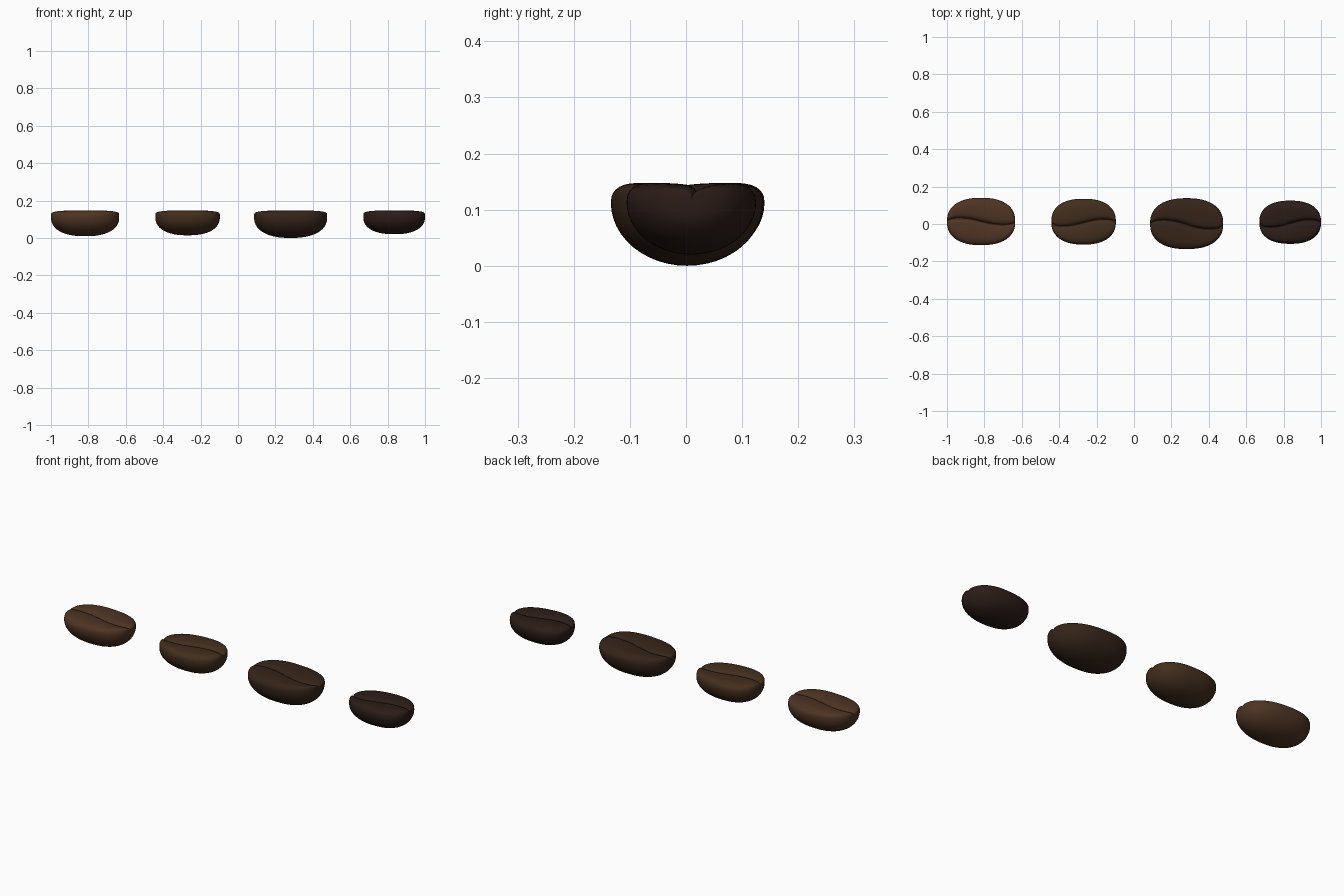
import bpy, bmesh, math

if "Cube" in bpy.data.objects:
    bpy.data.objects.remove(bpy.data.objects["Cube"])

N = 2.35        # outline squareness seen from above
ZC = 0.113      # height of the widest plane
STEPS = 48      # rings along the length

# half of the flat face (dense at the crease and at the rim)
HALF = [0.015, 0.03, 0.05, 0.08, 0.13, 0.2, 0.3, 0.42, 0.55, 0.67, 0.78, 0.87, 0.93, 0.97, 0.99]
FACE = [-v for v in reversed(HALF)] + [0.0] + HALF
BELLY = 24


def bean(name, x0, x1, y0, y1, z0, wave, mid, color):
    a, cx = (x1 - x0) / 2, (x0 + x1) / 2
    b, cy = (y1 - y0) / 2, (y0 + y1) / 2
    bm = bmesh.new()
    rings = []
    for i in range(1, STEPS):
        t = math.pi * i / STEPS
        c = -math.cos(t)
        u = math.copysign(abs(c) ** (2 / N), c)
        r = math.sin(t) ** (2 / N)
        crease = (wave * math.sin(math.pi * 0.8 * u) + mid - cy) * min(1, r * 1.6)
        ring = []
        # flat face with rounded rim and S-shaped crease
        for v in FACE:
            y = b * r * v + crease * (1 - v * v)
            z = 0.037 * r ** 0.4 * (1 - abs(v) ** 5) ** 0.42
            z -= r ** 0.5 * (0.007 * (1 - abs(v)) ** 2 + 0.02 * math.exp(-abs(v) / 0.06))
            ring.append(bm.verts.new((cx + a * u, cy + y, ZC + z)))
        # domed belly
        for k in range(BELLY + 1):
            p = math.pi * k / BELLY
            ring.append(bm.verts.new((cx + a * u, cy + b * r * math.cos(p),
                                      ZC - (ZC - z0) * r * math.sin(p))))
        rings.append(ring)
    n = len(rings[0])
    for p, q in zip(rings, rings[1:]):
        for k in range(n):
            bm.faces.new((p[k], p[(k + 1) % n], q[(k + 1) % n], q[k]))
    # close both tips
    for ring, x in ((rings[0], x0), (rings[-1], x1)):
        tip = bm.verts.new((x, cy, ZC + 0.003))
        for k in range(n):
            bm.faces.new((ring[k], ring[(k + 1) % n], tip))
    bmesh.ops.recalc_face_normals(bm, faces=bm.faces)
    for f in bm.faces:
        f.smooth = True
    me = bpy.data.meshes.new(name)
    bm.to_mesh(me)
    bm.free()
    mat = bpy.data.materials.new(name + "_roast")
    mat.diffuse_color = (*color, 1)
    mat.use_nodes = True
    mat.node_tree.nodes["Principled BSDF"].inputs["Base Color"].default_value = mat.diffuse_color
    me.materials.append(mat)
    ob = bpy.data.objects.new(name, me)
    bpy.context.collection.objects.link(ob)


# four beans, light to dark roast
bean("bean_light", -1.0, -0.635, -0.113, 0.14, 0.009, -0.018, 0.014, (0.075, 0.034, 0.017))
bean("bean_medium", -0.442, -0.097, -0.11, 0.135, 0.014, 0.018, 0.007, (0.055, 0.027, 0.012))
bean("bean_large", 0.086, 0.477, -0.134, 0.138, 0.0, -0.024, -0.003, (0.036, 0.018, 0.01))
bean("bean_dark", 0.67, 1.0, -0.106, 0.125, 0.02, 0.02, 0.003, (0.025, 0.012, 0.009))
